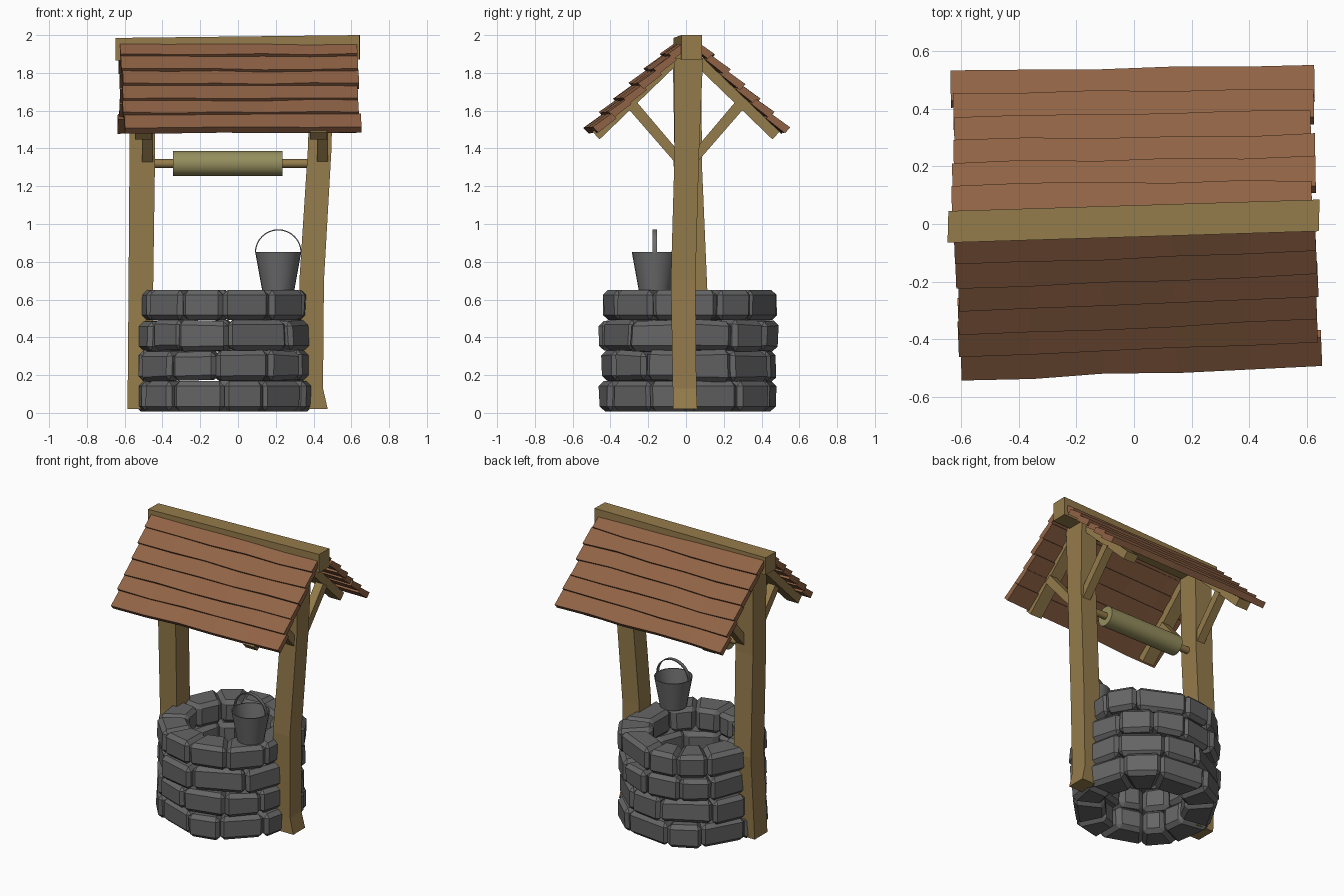
import bpy, bmesh, math, random
from mathutils import Vector, Matrix

if "Cube" in bpy.data.objects:
    bpy.data.objects.remove(bpy.data.objects["Cube"])

random.seed(7)


def material(name, rgb):
    m = bpy.data.materials.new(name)
    m.diffuse_color = (*rgb, 1)
    m.use_nodes = True
    m.node_tree.nodes["Principled BSDF"].inputs["Base Color"].default_value = m.diffuse_color
    return m


WOOD = material("wood", (0.30, 0.20, 0.07))
ROOF = material("roof_wood", (0.28, 0.125, 0.06))
ROLLER = material("rope_roller", (0.30, 0.27, 0.11))
STONE = material("stone", (0.13, 0.13, 0.13))
METAL = material("metal", (0.15, 0.15, 0.15))


def finish(bm, name, mat, smooth=False):
    bmesh.ops.recalc_face_normals(bm, faces=bm.faces)
    me = bpy.data.meshes.new(name)
    bm.to_mesh(me)
    bm.free()
    ob = bpy.data.objects.new(name, me)
    bpy.context.collection.objects.link(ob)
    me.materials.append(mat)
    if smooth:
        bpy.ops.object.select_all(action='DESELECT')
        bpy.context.view_layer.objects.active = ob
        ob.select_set(True)
        bpy.ops.object.shade_smooth_by_angle(angle=math.radians(40))
    return ob


def loft(bm, loops, closed=False):
    """Skin matching vertex loops; caps the ends unless closed into a ring."""
    rings = [[bm.verts.new(p) for p in loop] for loop in loops]
    n = len(rings[0])
    pairs = list(zip(rings, rings[1:])) + ([(rings[-1], rings[0])] if closed else [])
    for a, b in pairs:
        for i in range(n):
            j = (i + 1) % n
            bm.faces.new((a[i], a[j], b[j], b[i]))
    if not closed:
        bm.faces.new(rings[0])
        bm.faces.new(rings[-1])


def extrude_yz(bm, profile, x0, x1):
    loft(bm, [[(x, y, z) for y, z in profile] for x in (x0, x1)])


# Crooked posts: sections of z, x0, x1, y0, y1
POSTS = {
    "left_post": [(0.02, -.585, -.45, -.06, .08), (0.6, -.58, -.45, -.03, .115),
                  (1.3, -.575, -.44, -.06, .085), (1.9, -.57, -.44, -.07, .08)],
    "right_post": [(0.02, .36, .475, -.07, .06), (0.13, .345, .45, -.07, .055),
                   (0.7, .325, .455, -.08, .05), (1.4, .37, .495, -.06, .07),
                   (1.88, .385, .505, -.065, .09)],
}
for name, secs in POSTS.items():
    bm = bmesh.new()
    loft(bm, [[(a, c, z), (b, c, z), (b, d, z), (a, d, z)] for z, a, b, c, d in secs])
    finish(bm, name, WOOD)

# Ridge beam, slightly skewed
bm = bmesh.new()
loft(bm, [[(-.648, -.065, 1.865), (-.645, .045, 1.865), (-.645, .045, 1.985), (-.648, -.065, 1.985)],
          [(.642, -.025, 1.872), (.645, .085, 1.872), (.645, .085, 2.0), (.642, -.025, 2.0)]])
finish(bm, "ridge_beam", WOOD)

# Stone ring: four courses of chamfered wedge blocks
CX, CY, COURSES, PER_RING = -0.07, 0.02, 4, 11
bm = bmesh.new()
for row in range(COURSES):
    z0, z1 = 0.008 + row * 0.161, 0.008 + row * 0.161 + 0.16
    widths = [random.uniform(0.65, 1.25) for _ in range(PER_RING)]
    scale = 2 * math.pi / sum(widths)
    ang = row * 0.5
    for w in widths:
        a0, a1 = ang, ang + w * scale
        ang = a1
        r_in = 0.27 + random.uniform(-.015, .015)
        r_out = 0.475 + random.uniform(-.015, .015)
        block = bmesh.new()
        loops = []
        for z in (z0, z1):
            loop = []
            for r, a in ((r_in, a0), (r_out, a0), (r_out, a1), (r_in, a1)):
                rr = r + random.uniform(-.008, .008)
                loop.append((CX + rr * math.cos(a), CY + rr * math.sin(a),
                             z + (0 if row in (0, 3) else random.uniform(-.008, .008))))
            loops.append(loop)
        loft(block, loops)
        bmesh.ops.recalc_face_normals(block, faces=block.faces)
        bmesh.ops.bevel(block, geom=block.edges[:], offset=0.026, segments=1,
                        affect='EDGES', clamp_overlap=True)
        tmp = bpy.data.meshes.new("tmp")
        block.to_mesh(tmp)
        block.free()
        bm.from_mesh(tmp)
        bpy.data.meshes.remove(tmp)
finish(bm, "stone_ring", STONE)

# Roof sides: s runs down the slope, depth runs inward from the outer surface
DOWN = Vector((0, 0.72, -0.694))
NORM = Vector((0, 0.694, 0.72))
TOP = Vector((0, 0.055, 1.975))
PITCH = 0.111


def slope(side, x, s, depth):
    p = TOP + DOWN * s - NORM * depth
    return Vector((x, p.y * side, p.z))


for side, label, skew, shift in ((-1, "front", 2.3, 0.015), (1, "back", 0.9, 0.008)):
    place = Matrix.Translation((0, shift, 0)) @ Matrix.Rotation(math.radians(skew), 4, 'Z')
    # Overlapping wavy planks
    bm = bmesh.new()
    for i in range(6):
        x0, x1 = -0.627 + random.uniform(-.008, .008), 0.627 + random.uniform(-.008, .008)
        loops = []
        for k in range(6):
            x = x0 + (x1 - x0) * k / 5
            s0 = i * PITCH - 0.012
            s1 = (i + 1) * PITCH + random.uniform(-.006, .006)
            d = random.uniform(-.003, .003)
            loops.append([place @ slope(side, x, s0, 0.018 + d), place @ slope(side, x, s1, d),
                          place @ slope(side, x, s1, 0.042 + d), place @ slope(side, x, s0, 0.055 + d)])
        loft(bm, loops)
    finish(bm, label + "_roof_planks", ROOF)

    # Rafters and diagonal braces at both ends
    bm = bmesh.new()
    for rx in (-0.5, 0.425):
        loft(bm, [[slope(side, rx + dx, s, d) for s, d in
                   ((-.02, .045), (.655, .045), (.655, .1), (-.02, .1))] for dx in (-.045, .045)])
    finish(bm, label + "_rafters", WOOD)
    bm = bmesh.new()
    for bx in (-0.478, 0.447):
        extrude_yz(bm, [(side * .04, 1.385), (side * .26, 1.645), (side * .305, 1.61), (side * .04, 1.305)],
                   bx - .029, bx + .029)
    finish(bm, label + "_braces", WOOD)


# Winch
def x_cylinder(name, x0, x1, r, sides, mat):
    bm = bmesh.new()
    loft(bm, [[(x, r * math.cos(2 * math.pi * i / sides), 1.32 + r * math.sin(2 * math.pi * i / sides))
               for i in range(sides)] for x in (x0, x1)])
    finish(bm, name, mat, True)


x_cylinder("axle", -0.46, 0.40, 0.023, 16, WOOD)
x_cylinder("winch_roller", -0.343, 0.236, 0.067, 24, ROLLER)

# Bucket: open tapered shell with a floor
BX, BY = 0.213, -0.165


def circle(r, z, n=24):
    return [(BX + r * math.cos(2 * math.pi * i / n), BY + r * math.sin(2 * math.pi * i / n), z) for i in range(n)]


bm = bmesh.new()
loft(bm, [circle(.085, .648), circle(.122, .852), circle(.115, .852), circle(.08, .662)])
finish(bm, "bucket", METAL, True)

# Bucket handle: thin arched band
bm = bmesh.new()
loops = []
for k in range(17):
    a = math.pi * k / 16
    loops.append([(BX + r * math.cos(a), BY + y, .848 + r * math.sin(a))
                  for r, y in ((.118, -.012), (.124, -.012), (.124, .012), (.118, .012))])
loft(bm, loops)
finish(bm, "bucket_handle", METAL, True)
